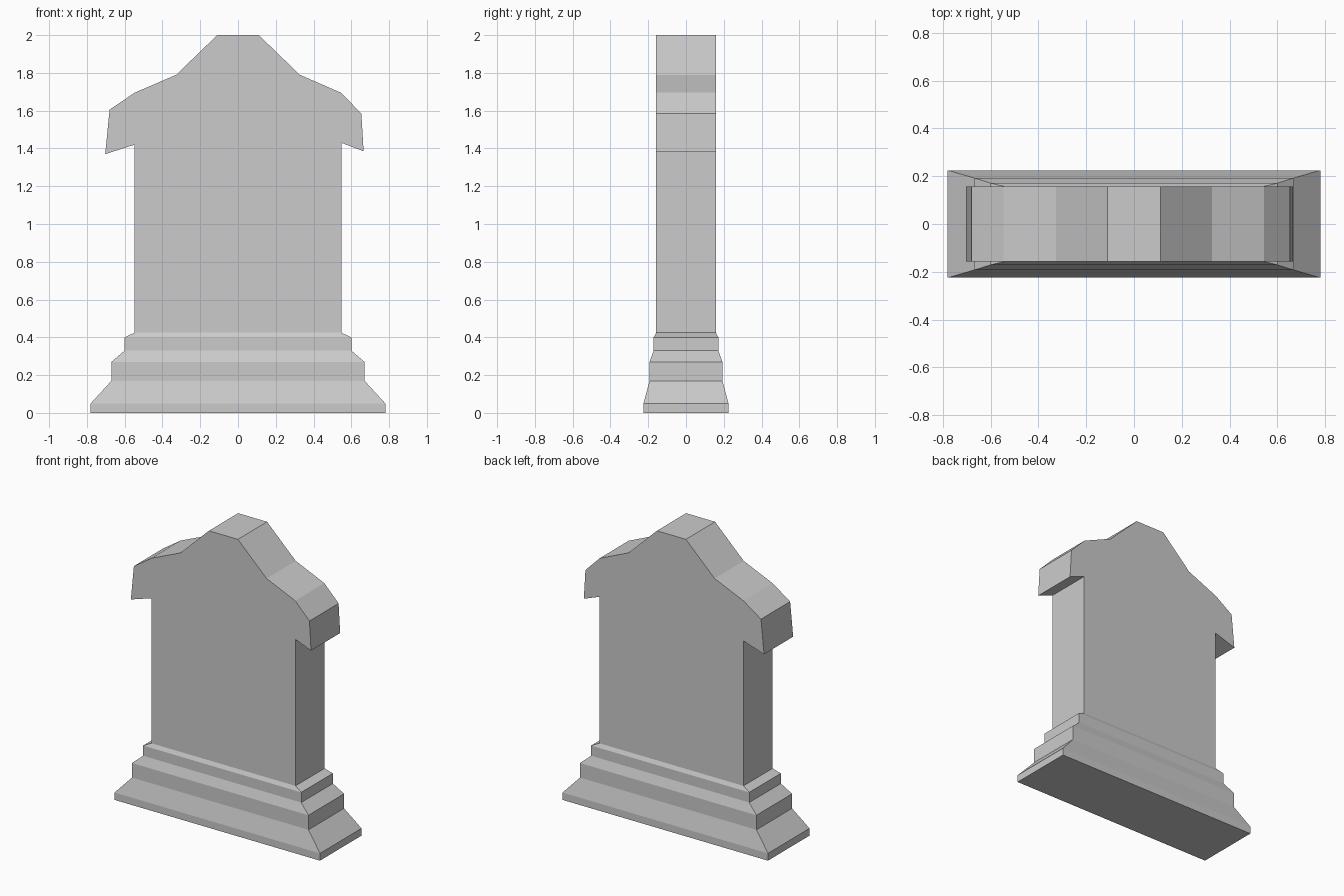
import bpy, bmesh

if "Cube" in bpy.data.objects:
    bpy.data.objects.remove(bpy.data.objects["Cube"])


def finish(name, bm):
    bmesh.ops.recalc_face_normals(bm, faces=bm.faces)
    mesh = bpy.data.meshes.new(name)
    bm.to_mesh(mesh)
    bm.free()
    obj = bpy.data.objects.new(name, mesh)
    bpy.context.collection.objects.link(obj)
    return obj


def bridge(bm, a, b, skip=()):
    n = len(a)
    for i in range(n):
        if i not in skip:
            bm.faces.new((a[i], a[(i + 1) % n], b[(i + 1) % n], b[i]))


# Stepped plinth: rectangular rings (half width, half depth, height)
steps = [(0.78, 0.225, 0), (0.78, 0.225, 0.05), (0.67, 0.193, 0.17),
         (0.67, 0.193, 0.27), (0.60, 0.171, 0.33), (0.60, 0.171, 0.40),
         (0.547, 0.158, 0.425)]
bm = bmesh.new()
rings = [[bm.verts.new((sx * w, sy * d, z))
          for sx, sy in ((-1, -1), (1, -1), (1, 1), (-1, 1))]
         for w, d, z in steps]
bm.faces.new(rings[0])
for lower, upper in zip(rings, rings[1:]):
    bridge(bm, lower, upper)
finish("plinth", bm)

# Headstone slab with slightly uneven shoulders; its bottom is open onto the plinth
outline = [(-0.547, 0.425), (0.547, 0.425), (0.547, 1.43), (0.665, 1.385),
           (0.653, 1.585), (0.545, 1.695), (0.327, 1.79), (0.11, 2.0),
           (-0.11, 2.0), (-0.327, 1.79), (-0.547, 1.695), (-0.68, 1.605),
           (-0.703, 1.37), (-0.547, 1.42)]
bm = bmesh.new()
front, back = [[bm.verts.new((x, y, z)) for x, z in outline]
               for y in (-0.158, 0.158)]
bm.faces.new(front)
bm.faces.new(back[::-1])
bridge(bm, front, back, skip=(0,))
finish("headstone_slab", bm)
